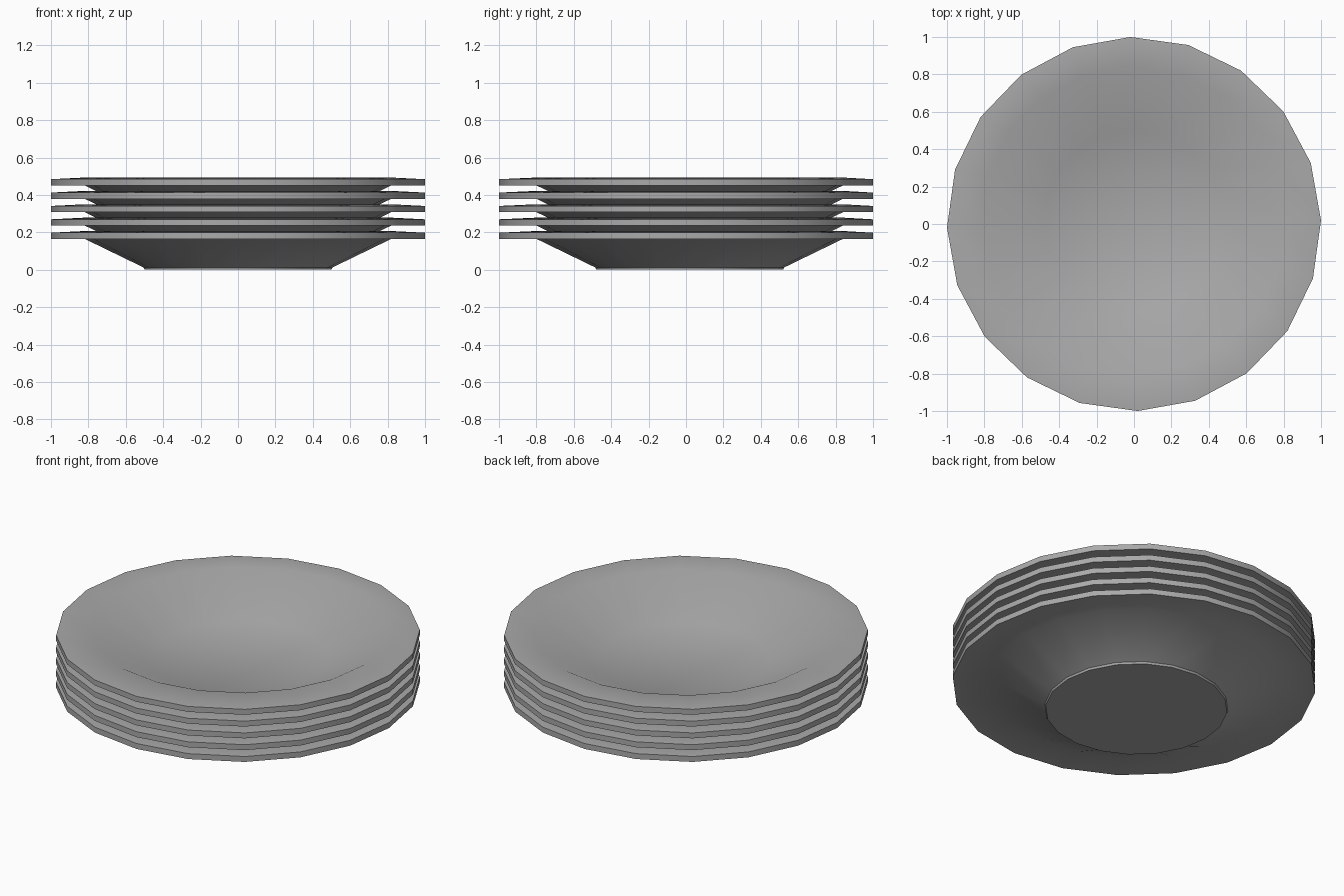
import bpy
import bmesh
from math import cos, sin, radians, tau

SIDES = 20
PLATES = 5
PITCH = 0.0715
TURN = radians(1.1)
BOWL_SHIFT = 0.02  # the bowl sits slightly off the rim's centre

# Cross-section (radius, height, y shift), from the foot round to the inner floor
PROFILE = [
    (0.50, 0.0, BOWL_SHIFT),
    (0.505, 0.012, BOWL_SHIFT),
    (0.82, 0.165, BOWL_SHIFT),
    (1.0, 0.165, 0),
    (1.0, 0.198, 0),
    (0.82, 0.207, BOWL_SHIFT),
    (0.48, 0.04, BOWL_SHIFT),
]

cube = bpy.data.objects.get("Cube")
if cube:
    bpy.data.objects.remove(cube, do_unlink=True)


def make_material(name, color):
    mat = bpy.data.materials.new(name)
    mat.use_nodes = True
    mat.diffuse_color = color
    mat.node_tree.nodes["Principled BSDF"].inputs["Base Color"].default_value = color
    return mat


def plate_mesh(mat):
    bm = bmesh.new()
    rings = []
    for r, z, shift in PROFILE:
        angles = [TURN + tau * i / SIDES for i in range(SIDES)]
        rings.append([bm.verts.new((r * cos(a), r * sin(a) + shift, z)) for a in angles])
    # Walls between neighbouring rings, then the foot and the inner floor
    for low, high in zip(rings, rings[1:]):
        for i in range(SIDES):
            j = (i + 1) % SIDES
            bm.faces.new((low[i], low[j], high[j], high[i]))
    bm.faces.new(list(reversed(rings[0])))
    bm.faces.new(rings[-1])
    bmesh.ops.recalc_face_normals(bm, faces=bm.faces)
    mesh = bpy.data.meshes.new("plate")
    bm.to_mesh(mesh)
    bm.free()
    mesh.materials.append(mat)
    return mesh


# Stack of identical plates
mesh = plate_mesh(make_material("grey ceramic", (0.4, 0.4, 0.4, 1)))
for n in range(PLATES):
    plate = bpy.data.objects.new(f"plate_{n + 1}", mesh)
    plate.location.z = n * PITCH
    bpy.context.collection.objects.link(plate)

# Smooth shading with crisp rim and foot edges
bpy.ops.object.select_all(action="DESELECT")
plate.select_set(True)
bpy.context.view_layer.objects.active = plate
bpy.ops.object.shade_smooth_by_angle(angle=radians(30))
